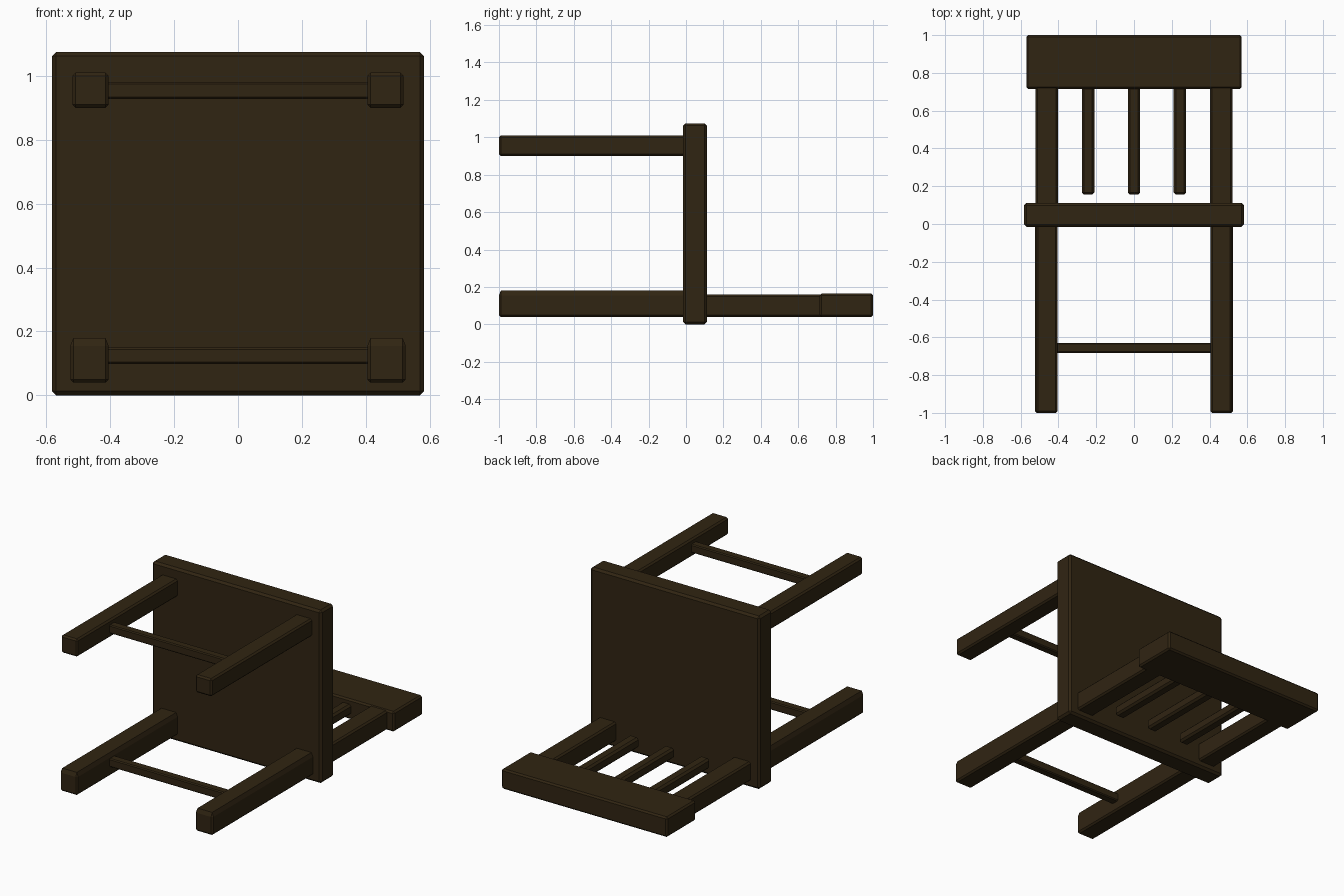
import bpy
import bmesh
from mathutils import Vector

cube = bpy.data.objects.get("Cube")
if cube:
    bpy.data.objects.remove(cube, do_unlink=True)

# Dark stained wood
wood = bpy.data.materials.new("dark_brown_wood")
wood.use_nodes = True
colour = (0.030, 0.018, 0.006, 1)
wood.diffuse_color = colour
wood.node_tree.nodes["Principled BSDF"].inputs["Base Color"].default_value = colour


def beam(name, x, y, z, bevel=0.01, top_chamfer=None):
    """Chamfered box spanning the given (min, max) ranges."""
    low, high = Vector((x[0], y[0], z[0])), Vector((x[1], y[1], z[1]))
    bm = bmesh.new()
    bmesh.ops.create_cube(bm, size=1)
    for v in bm.verts:
        v.co = (low + high) / 2 + v.co * (high - low)
    bmesh.ops.bevel(bm, geom=bm.edges[:], offset=bevel, segments=1, affect='EDGES')
    # Deepen the chamfer along the upper edges
    if top_chamfer:
        for v in bm.verts:
            if (z[0] + z[1]) / 2 < v.co.z < z[1] - bevel / 2:
                v.co.z = z[1] - top_chamfer
    mesh = bpy.data.meshes.new(name)
    bm.to_mesh(mesh)
    bm.free()
    mesh.materials.append(wood)
    obj = bpy.data.objects.new(name, mesh)
    bpy.context.collection.objects.link(obj)
    return obj


def pair(name, x, y, z, **options):
    """Matching parts on the left (+x) and right (-x)."""
    beam("left_" + name, x, y, z, **options)
    beam("right_" + name, (-x[1], -x[0]), y, z, **options)


# The chair lies on its back, with its legs pointing forward
beam("seat", (-0.582, 0.582), (-0.015, 0.112), (0, 1.075), bevel=0.013)

# Legs and back posts
pair("front_leg", (0.405, 0.518), (-1, 0.02), (0.90, 1.01))
pair("back_leg", (0.405, 0.525), (-1, 0.02), (0.04, 0.18), top_chamfer=0.025)
pair("back_post", (0.402, 0.522), (0.05, 0.75), (0.04, 0.16))

# Stretchers between the legs
for name, z in (("front_stretcher", 0.928), ("back_stretcher", 0.098)):
    beam(name, (-0.43, 0.43), (-0.682, -0.63), (z, z + 0.052), bevel=0.006)

# Backrest
beam("top_rail", (-0.57, 0.57), (0.715, 1), (0.04, 0.165))
for name, x in (("left", 0.243), ("middle", 0), ("right", -0.243)):
    beam(name + "_slat", (x - 0.033, x + 0.033), (0.155, 0.75), (0.07, 0.135), bevel=0.012)
